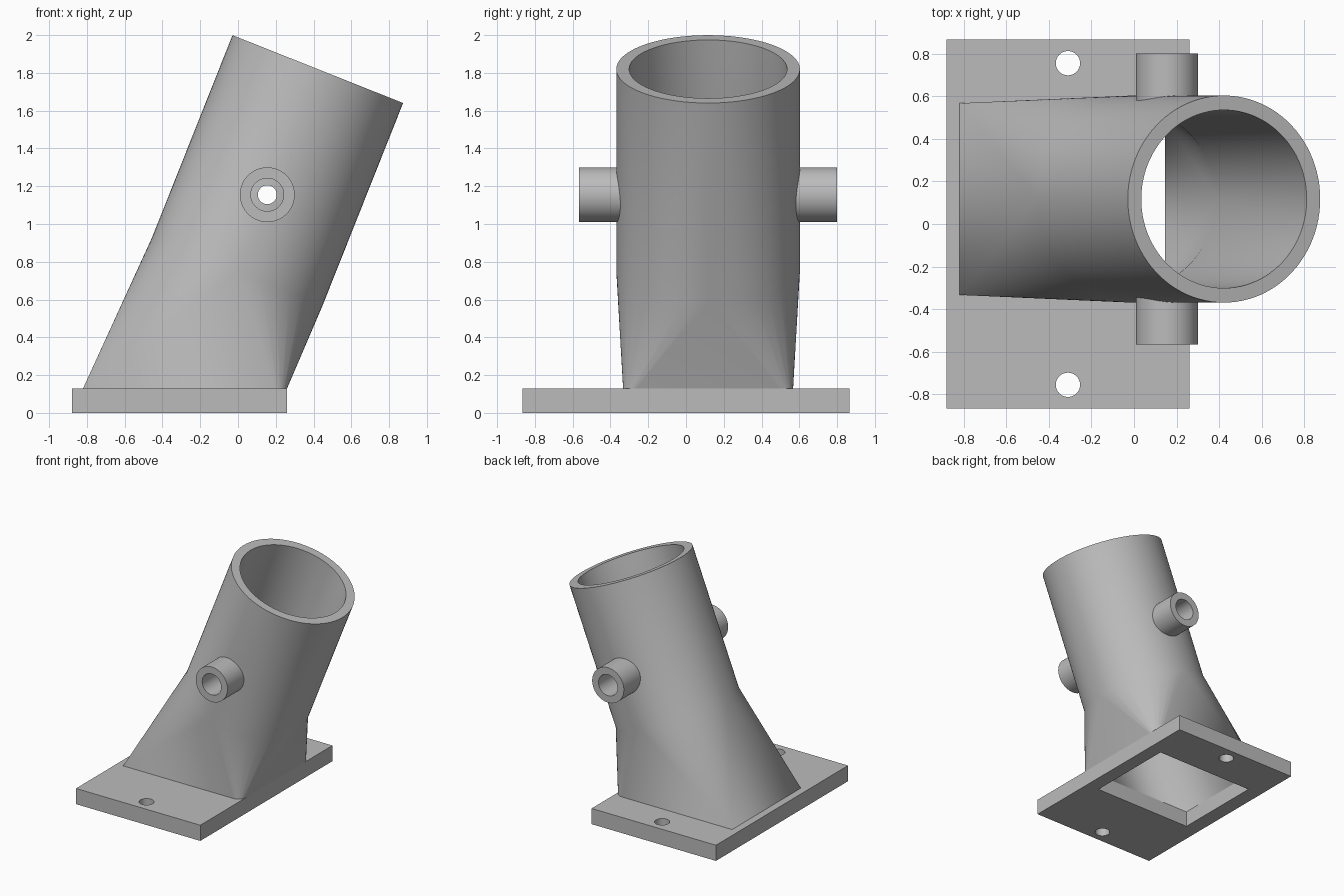
import bpy, bmesh, math
from mathutils import Vector

if "Cube" in bpy.data.objects:
    bpy.data.objects.remove(bpy.data.objects["Cube"])

GREY = (0.5, 0.5, 0.5, 1)
mat = bpy.data.materials.new("plain_grey")
mat.use_nodes = True
mat.diffuse_color = GREY
mat.node_tree.nodes["Principled BSDF"].inputs["Base Color"].default_value = GREY

SEGS = 96
CY = 0.117                               # centre line of tube and socket
PLATE_TOP = 0.13
TUBE_TOP = Vector((0.4225, CY, 1.82))
TUBE_END = Vector((-0.003, CY, 0.75))
AXIS = (TUBE_TOP - TUBE_END).normalized()
SIDE = Vector((0, 1, 0))
ACROSS = SIDE.cross(AXIS)
R_OUT, R_IN = 0.486, 0.418
BOSS_X, BOSS_Z = 0.155, 1.155


def finish(bm, name):
    bmesh.ops.recalc_face_normals(bm, faces=bm.faces)
    mesh = bpy.data.meshes.new(name)
    bm.to_mesh(mesh)
    bm.free()
    mesh.materials.append(mat)
    obj = bpy.data.objects.new(name, mesh)
    bpy.context.collection.objects.link(obj)
    return obj


def circle(bm, centre, u, v, radius):
    angles = [2 * math.pi * i / SEGS for i in range(SEGS)]
    return [bm.verts.new(centre + radius * (u * math.cos(a) + v * math.sin(a)))
            for a in angles]


def bridge(bm, a, b):
    for i in range(len(a)):
        j = (i + 1) % len(a)
        bm.faces.new((a[i], a[j], b[j], b[i]))


def loft(bm, ring, base):
    """Skin between a round ring and a base outline, without end caps."""
    bmesh.ops.convex_hull(bm, input=ring + base)
    ends = (set(ring), set(base))
    caps = [f for f in bm.faces if any(set(f.verts) <= e for e in ends)]
    bmesh.ops.delete(bm, geom=caps, context='FACES_ONLY')
    loose = [e for e in bm.edges if not e.link_faces]
    bmesh.ops.delete(bm, geom=loose, context='EDGES')


def cut(obj, cutter):
    mod = obj.modifiers.new("cut", 'BOOLEAN')
    mod.object, mod.operation, mod.solver = cutter, 'DIFFERENCE', 'EXACT'
    bpy.context.view_layer.objects.active = obj
    bpy.ops.object.modifier_apply(modifier=mod.name)
    bpy.data.objects.remove(cutter)


def cylinder(radius, depth, location, rotation=(0, 0, 0)):
    bpy.ops.mesh.primitive_cylinder_add(vertices=48, radius=radius, depth=depth,
                                        location=location, rotation=rotation)
    bpy.context.object.data.materials.append(mat)
    return bpy.context.object


def smooth(obj):
    bpy.ops.object.select_all(action='DESELECT')
    obj.select_set(True)
    bpy.context.view_layer.objects.active = obj
    bpy.ops.object.shade_smooth_by_angle(angle=math.radians(25))


# Outlines where the socket meets the plate
def outer_outline(bm):
    r, half = 0.07, 0.38
    pts = [(-0.82, CY + half + r), (-0.82, CY - half - r)]
    for side, start in ((-1, -90), (1, 0)):
        for i in range(9):
            a = math.radians(start + i * 90 / 8)
            pts.append((0.19 + r * math.cos(a), CY + side * half + r * math.sin(a)))
    return [bm.verts.new((x, y, PLATE_TOP)) for x, y in pts]


def inner_outline(bm):
    pts = [(x, CY + s * 0.378) for x, s in
           ((-0.755, 1), (-0.755, -1), (0.145, -1), (0.145, 1))]
    return [bm.verts.new((x, y, PLATE_TOP)) for x, y in pts]


# Tilted tube blending into a square socket, one hollow shell
bm = bmesh.new()
outer_low = circle(bm, TUBE_END, ACROSS, SIDE, R_OUT)
loft(bm, outer_low, outer_outline(bm))
inner_low = circle(bm, TUBE_END, ACROSS, SIDE, R_IN)
loft(bm, inner_low, inner_outline(bm))
outer_top = circle(bm, TUBE_TOP, ACROSS, SIDE, R_OUT)
inner_top = circle(bm, TUBE_TOP, ACROSS, SIDE, R_IN)
bridge(bm, outer_low, outer_top)
bridge(bm, outer_top, inner_top)
bridge(bm, inner_top, inner_low)
rim = [e for e in bm.edges if e.is_boundary]
bmesh.ops.triangle_fill(bm, edges=rim, use_beauty=True)
tube = finish(bm, "tilted_tube")
cut(tube, cylinder(0.05, 3, (BOSS_X, CY, BOSS_Z), (math.pi / 2, 0, 0)))
smooth(tube)

# Hollow side bosses
for label, s in (("front", -1), ("back", 1)):
    bm = bmesh.new()
    rings = [circle(bm, Vector((BOSS_X, CY + s * d, BOSS_Z)),
                    Vector((1, 0, 0)), Vector((0, 0, 1)), r)
             for d, r in ((0.44, 0.145), (0.683, 0.145), (0.683, 0.087), (0.44, 0.087))]
    for i in range(4):
        bridge(bm, rings[i], rings[(i + 1) % 4])
    smooth(finish(bm, label + "_boss"))

# Base plate with square opening and two screw holes
def block(name, x0, x1, y0, y1, z0, z1):
    bm = bmesh.new()
    bmesh.ops.create_cube(bm, size=1)
    for v in bm.verts:
        v.co = ((x0, x1)[v.co.x > 0], (y0, y1)[v.co.y > 0], (z0, z1)[v.co.z > 0])
    return finish(bm, name)


plate = block("base_plate", -0.88, 0.26, -0.865, 0.865, 0, PLATE_TOP)
cut(plate, block("opening", -0.755, 0.145, CY - 0.378, CY + 0.378, -1, 1))
for s in (-1, 1):
    cut(plate, cylinder(0.057, 1, (-0.31, s * 0.755, 0)))
smooth(plate)
